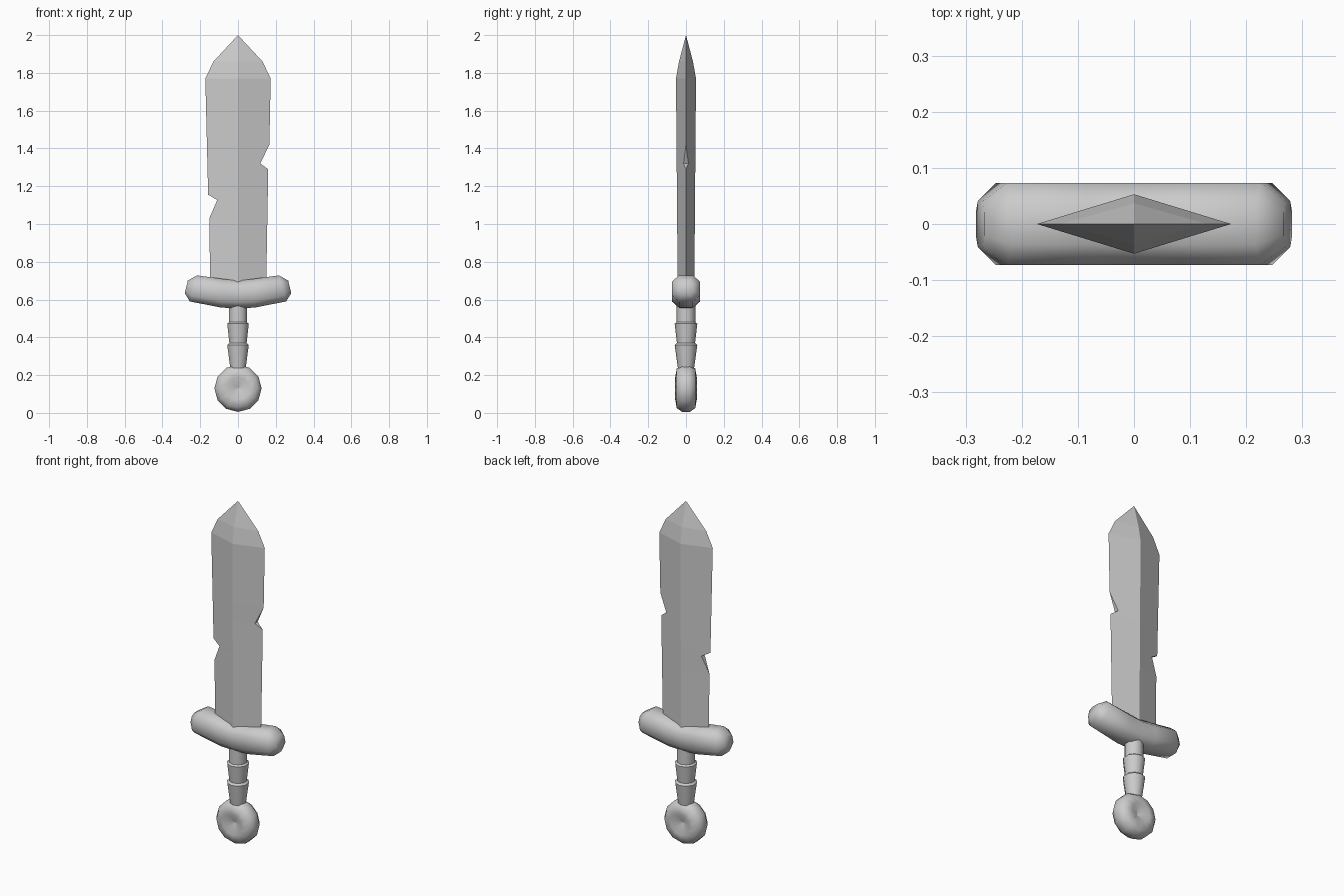
import bpy, bmesh, math

if "Cube" in bpy.data.objects:
    bpy.data.objects.remove(bpy.data.objects["Cube"])


def make(name, bm, smooth=None):
    bmesh.ops.remove_doubles(bm, verts=bm.verts, dist=1e-5)
    bmesh.ops.recalc_face_normals(bm, faces=bm.faces)
    me = bpy.data.meshes.new(name)
    bm.to_mesh(me)
    bm.free()
    ob = bpy.data.objects.new(name, me)
    bpy.context.collection.objects.link(ob)
    if smooth:
        bpy.ops.object.select_all(action='DESELECT')
        bpy.context.view_layer.objects.active = ob
        ob.select_set(True)
        bpy.ops.object.shade_smooth_by_angle(angle=math.radians(smooth))
    return ob


def skin(rings):
    """Join closed rings of points into a capped tube."""
    bm = bmesh.new()
    vs = [[bm.verts.new(p) for p in r] for r in rings]
    n = len(vs[0])
    for a, b in zip(vs, vs[1:]):
        for i in range(n):
            j = (i + 1) % n
            bm.faces.new((a[i], a[j], b[j], b[i]))
    bm.faces.new(vs[0])
    bm.faces.new(vs[-1])
    return bm


def circle(r, n):
    return [(r * math.cos(2 * math.pi * i / n + math.pi / 2),
             r * math.sin(2 * math.pi * i / n + math.pi / 2)) for i in range(n)]


# Blade: diamond section, ridge down the middle, one notch in each edge
RIDGE = [(0.66, 0.044), (1.77, 0.053), (1.86, 0.037), (2.0, 0.0)]


def ridge(z):
    for (z0, t0), (z1, t1) in zip(RIDGE, RIDGE[1:]):
        if z <= z1:
            return t0 + (t1 - t0) * (z - z0) / (z1 - z0)
    return 0.0


# Edge points: x, z, half thickness
right = [(0.149, 0.66, 0), (0.16, 1.29, 0), (0.118, 1.32, 0.013), (0.166, 1.42, 0),
         (0.173, 1.77, 0), (0.13, 1.86, 0), (0, 2.0, 0)]
left = [(-0.147, 0.66, 0), (-0.152, 1.03, 0), (-0.11, 1.127, 0.014), (-0.158, 1.155, 0),
        (-0.173, 1.77, 0), (-0.13, 1.86, 0), (0, 2.0, 0)]
bm = bmesh.new()


def face(*pts):
    uniq = list(dict.fromkeys(pts))
    if len(uniq) > 2:
        bm.faces.new([bm.verts.new(p) for p in uniq])


for side in (right, left):
    for (x0, z0, e0), (x1, z1, e1) in zip(side, side[1:]):
        for s in (-1, 1):
            face((0, s * ridge(z0), z0), (x0, s * e0, z0),
                 (x1, s * e1, z1), (0, s * ridge(z1), z1))
        if e0 or e1:  # notch walls
            face((x0, -e0, z0), (x0, e0, z0), (x1, e1, z1), (x1, -e1, z1))
    x, z, e = side[0]
    face((0, -ridge(z), z), (x, 0, z), (0, ridge(z), z))
make("blade", bm)

# Guard: bevelled bar bending up at both ends (top x, top z, bottom x, bottom z, half depth)
half = [(0.266, 0.700, 0.282, 0.634, 0.041), (0.217, 0.728, 0.255, 0.590, 0.073),
        (0.085, 0.710, 0.085, 0.557, 0.073)]
stations = half + [(0, 0.70, 0, 0.555, 0.073)]
stations += [(-a, b, -c, d, e) for a, b, c, d, e in reversed(half)]
OCT = [(-0.5, 1), (0.5, 1), (1, 0.77), (1, 0.23), (0.5, 0), (-0.5, 0), (-1, 0.23), (-1, 0.77)]
make("guard", skin([[(xb + (xt - xb) * f, h * u, zb + (zt - zb) * f) for u, f in OCT]
                    for xt, zt, xb, zb, h in stations]), 60)

# Grip: stacked tapering wraps
GRIP = [(0.042, 0.23), (0.06, 0.36), (0.048, 0.37), (0.06, 0.472), (0.05, 0.48), (0.05, 0.60)]
make("grip", skin([[(x, y, z) for x, y in circle(r, 10)] for r, z in GRIP]), 45)

# Pommel: rounded disc facing front and back, dimpled on both faces
DISC = [(0.004, 0.025), (0.06, 0.057), (0.105, 0.049), (0.125, 0.02)]
prof = [(r, -y) for r, y in DISC] + [(r, y) for r, y in reversed(DISC)]
make("pommel", skin([[(x, y, z + 0.13) for x, z in circle(r, 12)] for r, y in prof]), 50)
